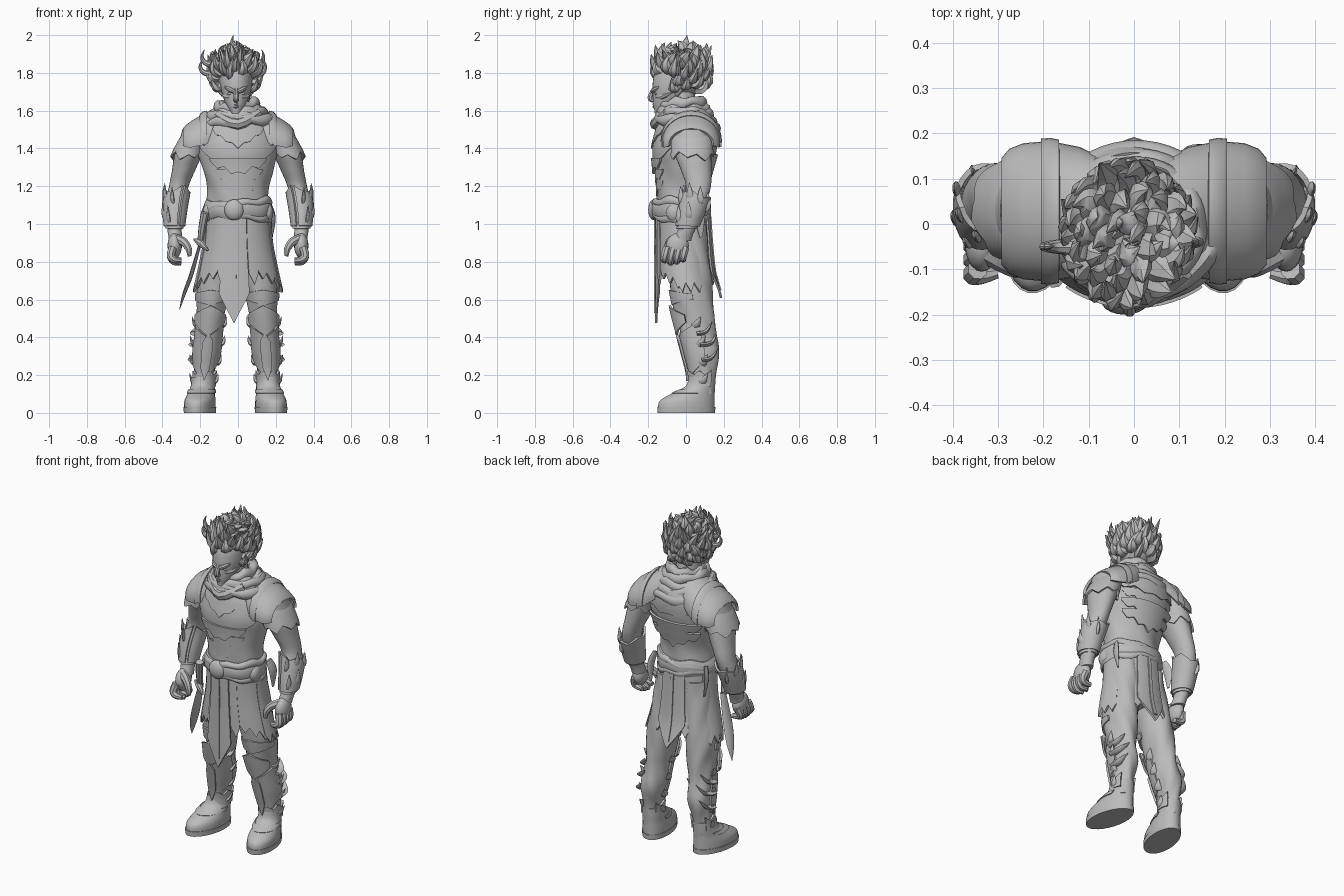
import bpy, bmesh, math, random
from math import sin, cos, pi
from mathutils import Vector as V, Matrix

random.seed(4)
if "Cube" in bpy.data.objects:
    bpy.data.objects.remove(bpy.data.objects["Cube"])
grey = bpy.data.materials.new("stone_grey")
grey.use_nodes = True
grey.diffuse_color = (0.5, 0.5, 0.5, 1)
grey.node_tree.nodes["Principled BSDF"].inputs["Base Color"].default_value = (0.5, 0.5, 0.5, 1)
made = []
SIDES = ((1, "left_"), (-1, "right_"))

def grid(name, rows, closed=True, loop=False, thick=0, s=1):
    """Skin rows of points; optional wrap, thickness and mirroring."""
    bm = bmesh.new()
    vs = [[bm.verts.new((p[0] * s, p[1], p[2])) for p in r] for r in rows]
    n, m = len(rows), len(rows[0])
    for i in range(n if loop else n - 1):
        a, b = vs[i], vs[(i + 1) % n]
        for j in range(m if closed else m - 1):
            k = (j + 1) % m
            bm.faces.new((a[j], a[k], b[k], b[j]))
    if closed and not loop:
        bm.faces.new(vs[0])
        bm.faces.new(vs[-1])
    bmesh.ops.recalc_face_normals(bm, faces=bm.faces)
    if thick:
        bmesh.ops.solidify(bm, geom=bm.faces[:], thickness=thick)
        bmesh.ops.recalc_face_normals(bm, faces=bm.faces)
    me = bpy.data.meshes.new(name)
    bm.to_mesh(me)
    bm.free()
    me.materials.append(grey)
    ob = bpy.data.objects.new(name, me)
    bpy.context.collection.objects.link(ob)
    made.append(ob)
    return ob

def spline(pts, i, t):
    """Smooth point between entries i and i + 1."""
    p, a, b, q = pts[max(i - 1, 0)], pts[i], pts[i + 1], pts[min(i + 2, len(pts) - 1)]
    return [b0 + t / 2 * (c - a0 + t * (2 * a0 - 5 * b0 + 4 * c - d + t * (3 * (b0 - c) + d - a0)))
            for a0, b0, c, d in zip(p, a, b, q)]

def spot(rings, z, a, off=0):
    """Point on a body of (x, y, z, rx, ry) rings, top to bottom; angle 0 faces the front."""
    n = len(rings)
    i = next((k for k in range(n - 1) if z >= rings[k + 1][2]), n - 2)
    t = (rings[i][2] - z) / (rings[i][2] - rings[i + 1][2])
    x, y, _, rx, ry = spline(rings, i, min(max(t, 0), 1))
    return V((x + (rx + off) * sin(a), y - (ry + off) * cos(a), z))

def loft(name, rings, seg=28, steps=5, wob=0, s=1):
    zs = [r[2] + (q[2] - r[2]) * t / steps for r, q in zip(rings, rings[1:]) for t in range(steps)]
    return grid(name, [[spot(rings, z, 2 * pi * j / seg, wob * sin(10 * pi * j / seg + 25 * z))
                        for j in range(seg)] for z in zs + [rings[-1][2]]], s=s)

def panel(name, rings, a0, a1, top, bottom, off=0.015, thick=0.012, s=1, n=24, m=8):
    """Armour or cloth plate wrapped on a body; edges are functions of u in 0..1."""
    rows = [[spot(rings, top(j / n) + (bottom(j / n) - top(j / n)) * i / m, a0 + (a1 - a0) * j / n, off)
             for j in range(n + 1)] for i in range(m + 1)]
    return grid(name, rows, closed=False, thick=thick, s=s)

def tube(name, pts, radii, flat=1, seg=8, s=1, steps=4):
    """Tapered sweep along a smoothed path."""
    data = [(*p, r) for p, r in zip(pts, radii)]
    path = [spline(data, i, k / steps) for i in range(len(pts) - 1) for k in range(steps)] + [data[-1]]
    rows, nrm = [], V((0.3, 1, 0.1))
    for i, c in enumerate(path):
        t = (V(path[min(i + 1, len(path) - 1)][:3]) - V(path[max(i - 1, 0)][:3])).normalized()
        nrm = (nrm - t * nrm.dot(t)).normalized()
        side = t.cross(nrm) * flat
        rows.append([V(c[:3]) + max(c[3], .001) * (nrm * cos(2 * pi * j / seg) + side * sin(2 * pi * j / seg))
                     for j in range(seg)])
    return grid(name, rows, s=s)

def ring(name, c, rx, ry, w, h, tilt=0, roll=0, wob=0):
    """Soft band around the body."""
    rows = []
    for a in [2 * pi * i / 48 for i in range(48)]:
        k = 1 + wob * sin(5 * a + rx * 90)
        rows.append([(c[0] + (rx + w * cos(b)) * sin(a), c[1] - (ry + w * cos(b)) * cos(a),
                      c[2] + h * k * sin(b) + tilt * cos(a) + roll * sin(a) + wob * 0.03 * sin(7 * a))
                     for b in [2 * pi * j / 10 for j in range(10)]])
    return grid(name, rows, loop=True)

def ball(name, c, r, s=1):
    rows = [[(c[0] + r[0] * sin(p) * cos(q), c[1] + r[1] * sin(p) * sin(q), c[2] + r[2] * cos(p))
             for q in [2 * pi * j / 20 for j in range(20)]] for p in [0.08 + (pi - 0.16) * i / 12 for i in range(13)]]
    return grid(name, rows, s=s)

def tri(u, k):
    return abs((u * k) % 1 - 0.5) * 2

def vee(u):
    return abs(2 * u - 1)

# Torso, chest plate and layered body armour
torso = [(0, 0, 1.64, .065, .08), (0, .01, 1.57, .13, .13), (0, .01, 1.5, .195, .155), (0, -.005, 1.4, .215, .163),
         (0, -.015, 1.3, .19, .147), (0, -.025, 1.2, .165, .132), (0, -.025, 1.12, .163, .13), (0, -.015, 1, .165, .135)]
loft("torso", torso, seg=40, wob=.003)
panel("chest_plate", torso, -1.15, 1.15, lambda u: 1.54, lambda u: 1.32 + .07 * vee(u) ** 2 + .02 * tri(u, 3), .01, .016)
panel("collar_plate", torso, -.7, .7, lambda u: 1.56, lambda u: 1.4 + .09 * vee(u) + .015 * tri(u, 5), .018)
for i in range(3):
    z = 1.3 - .06 * i
    panel("belly_plate", torso, -.75, .75, lambda u: z + .05, lambda u: z - .05 + .06 * vee(u) + .025 * tri(u, 4), .007 - .002 * i)
    panel("back_plate", torso, pi - .9, pi + .9, lambda u: z + .13, lambda u: z + .02 + .07 * vee(u) + .025 * tri(u, 5), .006)
panel("upper_back_plate", torso, pi - 1.1, pi + 1.1, lambda u: 1.56, lambda u: 1.4 + .04 * vee(u) + .02 * tri(u, 4), .012)

# Draped scarf
for i in range(5):
    ring("scarf_fold", (.005, -.014 + .005 * i, 1.632 - .026 * i), .086 + .022 * i, .1 + .013 * i, .027, .03,
         -.01 + .008 * i, .01 * (-1) ** i, .18)
tube("scarf_knot", [(-.11, -.1, 1.58), (0, -.16, 1.53), (.11, -.1, 1.59)], [.025, .032, .025])

# Belt, buckle and sash
ring("belt", (0, -.025, 1.075), .162, .138, .02, .05, wob=.12)
ring("sash", (0, -.025, 1.1), .165, .14, .018, .022, .006, .02, .2)
ring("lower_sash", (0, -.022, 1.045), .166, .14, .016, .02, 0, -.02, .2)
ball("belt_buckle", (-.02, -.17, 1.075), (.052, .03, .055))
for s, side in SIDES:
    ball(side + "belt_pouch", (.155, -.06, 1.06), (.032, .045, .05), s)
    tube(side + "sash_tail", [(.17, .05, 1.1), (.187, .07, 1.03), (.18, .08, .93)], [.02, .028, .008], .4, s=s)

# Skirt with tattered panels and pointed tabards
skirt = [(0, -.018, 1.07, .165, .132), (0, -.012, .9, .176, .136), (0, -.004, .75, .206, .144), (0, .015, .6, .237, .164)]
loft("under_skirt", skirt[:2] + [(0, -.005, .76, .197, .135)], seg=40, wob=.004)
for s, side in SIDES:
    panel(side + "front_skirt_panel", skirt, .5, 1.4, lambda u: 1.05, lambda u: .72 - .07 * u + .045 * tri(u, 3), .006, s=s)
    panel(side + "side_skirt_panel", skirt, 1.25, 2.1, lambda u: 1.05, lambda u: .64 + .05 * tri(u, 3), .01, s=s)
    panel(side + "rear_skirt_panel", skirt, 2, 2.85, lambda u: 1.05, lambda u: .68 + .05 * tri(u, 3), .005, s=s)
    panel(side + "tabard_strip", skirt, .27, .52, lambda u: 1.05, lambda u: .68 + .06 * vee(u), .01, s=s)
panel("front_tabard", skirt, -.42, .25, lambda u: 1.06, lambda u: .475 + .16 * vee(u), .016)
panel("front_tabard_trim", skirt, -.12, -.04, lambda u: 1.04, lambda u: .53, .021, .008)
panel("back_tabard", skirt, pi - .42, pi + .42, lambda u: 1.06, lambda u: .61 + .14 * vee(u), .014)
panel("back_tabard_trim", skirt, pi - .05, pi + .05, lambda u: 1.04, lambda u: .65, .02, .008)

# Dagger at the right hip
tube("dagger_blade", [(-.2, -.07, .9), (-.245, -.05, .74), (-.285, -.02, .63), (-.31, 0, .545)], [.02, .032, .026, .002], .25)
tube("dagger_grip", [(-.2, -.08, .9), (-.19, -.1, .98), (-.175, -.12, 1.06)], [.016, .02, .022])
tube("dagger_guard", [(-.235, -.08, .92), (-.2, -.09, .9), (-.16, -.11, .86)], [.004, .02, .006])

# Legs, greaves and toed-out boots; the right leg stands slightly wider
leg_rings = [(.09, .0, 1, .08, .105), (.1, .012, .8, .09, .112), (.122, .028, .65, .088, .112), (.13, .045, .53, .074, .105),
             (.138, .06, .44, .067, .096), (.147, .087, .32, .068, .092), (.156, .09, .2, .052, .066), (.158, .087, .1, .053, .065)]
boot_rings = [(.162, .085, .19, .06, .072), (.162, .075, .14, .063, .08), (.162, .035, .1, .071, .118),
              (.162, .005, .065, .079, .148), (.162, 0, .02, .08, .153)]
for s, side in SIDES:
    leg = [(r[0] + (1 - r[2]) * (.002 if s > 0 else .027), *r[1:]) for r in leg_rings]
    boot = [(r[0] + (-.004 if s > 0 else .023), *r[1:]) for r in boot_rings]
    x = boot[0][0]
    pivot = Matrix.Translation((x * s, .085, 0))
    for ob in (loft(side + "boot", boot, s=s),
               loft(side + "boot_sole", [(x, 0, .03, .083, .157), (x, 0, 0, .081, .155)], steps=1, s=s),
               panel(side + "boot_strap", boot, -1.8, 1.8, lambda u: .125, lambda u: .105, .006, .006, s=s)):
        ob.data.transform(pivot @ Matrix.Rotation(.2 * s, 4, 'Z') @ pivot.inverted())
    loft(side + "leg", leg, wob=.003, s=s)
    panel(side + "thigh_guard", leg, -1.3, 1.6, lambda u: .65 - .02 * vee(u), lambda u: .57 + .03 * vee(u), .008, s=s)
    panel(side + "knee_guard", leg, -1, 1.1, lambda u: .57 - .05 * vee(u), lambda u: .41 + .07 * vee(u), .012, s=s)
    panel(side + "greave", leg, -1.5, 1.7, lambda u: .4 + .08 * vee(u), lambda u: .17 + .1 * vee(u), .009, s=s)
    panel(side + "greave_ridge", leg, -.3, .3, lambda u: .43 - .05 * vee(u), lambda u: .17 + .07 * vee(u), .013, s=s)
    panel(side + "ankle_cuff", leg, -2.2, 2.2, lambda u: .2 + .025 * tri(u, 5), lambda u: .14, .012, s=s)
    for a in (-1.4, 1.5):
        d = math.copysign(1, a)
        for z in (.46, .36, .26, .16):
            p = spot(leg, z, a)
            tube(side + "greave_spike", [p, p + V((.014 * d, .01, .015)), p + V((.024 * d, .03, .05))], [.026, .018, .001], .5, s=s)
    for z, da in ((.42, .2), (.36, .5), (.28, .3)):
        tube(side + "greave_leaf", [spot(leg, z, 1.5, .004), spot(leg, z + .01, 1.9 + da / 2, .008), spot(leg, z + .06, 2.3 + da, .006)],
             [.03, .026, .002], .4, s=s)

# Arms, bracers and hands
arm = [(.22, .03, 1.5, .075, .1), (.258, .035, 1.38, .075, .098), (.289, .055, 1.28, .061, .08), (.313, .066, 1.2, .052, .066),
       (.328, .05, 1.13, .052, .063), (.335, .025, 1.05, .046, .056), (.336, .003, .97, .038, .046), (.33, -.02, .91, .036, .047)]
for s, side in SIDES:
    loft(side + "arm", arm, s=s)
    panel(side + "bracer", arm, -.3, 2 * pi - .5, lambda u: 1.12 + .06 * vee(u) + .025 * tri(u, 4), lambda u: .99, .006, s=s)
    panel(side + "bracer_band", arm, 0, 2 * pi, lambda u: 1.01, lambda u: .975, .009, s=s)
    for a, z in ((.3, 1.13), (1.1, 1.15), (1.9, 1.13), (2.8, 1.1), (1.4, 1.05), (.6, 1.03)):
        p, d = spot(arm, z, a), V((sin(a), -cos(a), 0))
        tube(side + "bracer_spike", [p - V((0, 0, .03)), p + d * .014, p + d * .02 + V((0, 0, .07))], [.014, .02, .001], .5, s=s)
    ball(side + "palm", (.335, -.045, .885), (.038, .06, .066), s)
    for i in range(4):
        y, e = -.1 + .032 * i, .012 * abs(i - 1.3)
        tube(side + "finger", [(.345, y, .875), (.356, y - .012, .83), (.336, y - .015, .795 + e), (.302, y - .008, .79 + e)],
             [.023, .022, .019, .013], s=s)
    tube(side + "thumb", [(.328, -.06, .92), (.288, -.085, .905), (.262, -.1, .87), (.257, -.105, .83)], [.027, .023, .019, .011], s=s)

# Shoulder armour: arched plates sloping outwards over a jagged sleeve
sleeve = [(.2, .03, 1.53, .05, .09), (.235, .032, 1.45, .078, .108), (.272, .032, 1.34, .092, .114)]
plates = {"inner_pauldron": [(.075, 1.63, .12, .12), (.12, 1.618, .142, .14), (.18, 1.583, .154, .15)],
          "pauldron_rim": [(.165, 1.6, .158, .15), (.185, 1.596, .162, .155), (.205, 1.576, .16, .15)],
          "outer_pauldron": [(.2, 1.574, .154, .14), (.245, 1.547, .15, .125), (.275, 1.525, .138, .105), (.292, 1.505, .118, .08)]}
for s, side in SIDES:
    for name, stations in plates.items():
        grid(side + name, [[(x, .028 + ry * sin(a), z - h * (1 - cos(a))) for a in [-1.7 + 3.4 * j / 24 for j in range(25)]]
                           for x, z, ry, h in stations], closed=False, thick=.014, s=s)
    panel(side + "sleeve", sleeve, 0, 2 * pi, lambda u: 1.53, lambda u: 1.335 + .03 * tri(u, 7) + .02 * sin(9 * u) ** 2, 0, .01, s, 42)

# Head and face
loft("head", [(-.01, -.03, 1.87, .05, .07), (-.01, -.05, 1.81, .08, .11), (-.01, -.065, 1.74, .084, .112),
              (-.01, -.085, 1.68, .072, .09), (-.01, -.11, 1.63, .052, .062), (-.01, -.13, 1.585, .026, .035)])
loft("neck", [(-.005, -.03, 1.7, .065, .075), (0, -.01, 1.56, .075, .08)])
tube("nose", [(-.01, -.172, 1.715), (-.01, -.19, 1.668), (-.01, -.17, 1.652)], [.01, .015, .012])
for z in (1.62, 1.633):
    tube("lip", [(-.033, -.148, z - .003), (-.01, -.17, z), (.013, -.148, z - .003)], [.003, .008, .003])
for s, side in SIDES:
    x = -.01 * s
    tube(side + "brow", [(x + .008, -.176, 1.7), (x + .035, -.165, 1.713), (x + .068, -.12, 1.735)], [.011, .013, .004], s=s)
    tube(side + "cheekbone", [(x + .03, -.158, 1.668), (x + .056, -.122, 1.675), (x + .072, -.07, 1.7)], [.008, .015, .006], s=s)
    ball(side + "eye", (x + .032, -.158, 1.69), (.015, .01, .007), s)
    tube(side + "ear", [(x + .075, -.05, 1.68), (x + .092, -.035, 1.715), (x + .11, -.01, 1.755)], [.01, .02, .002], .5, s=s)

# Flame-like hair: wavy locks sweeping upwards to a peak
core = V((-.015, -.02, 1.785))
ball("hair_mass", core + V((0, .008, .005)), (.106, .122, .12))
for i in range(84):
    h, a = 1 - 1.65 * (i + .5) / 84, i * 2.4
    d = V((math.sqrt(1 - h * h) * cos(a), math.sqrt(1 - h * h) * sin(a), h))
    if d.y < -.35 and h < 0:
        continue
    base = core + V((d.x * .085, d.y * .1, d.z * .095))
    sway = V((random.uniform(-.03, .03), random.uniform(-.03, .03), random.uniform(.02, .06)))
    tip = base + d * .055 + sway + V((0, 0, .05))
    tip = V((min(max(tip.x, -.16), .14), min(max(tip.y, -.185), .14), 0)) + V((0, 0, min(tip.z, 1.975 - .5 * abs(tip.x + .02))))
    mid = base + d * .042 + V((0, 0, .012))
    tube("hair_lock", [base, mid, (mid + tip) / 2 + d * .008 - sway * .25, tip], [.04, .034, .02, .001], .6, seg=6, steps=3)
tube("top_flame", [(-.02, -.01, 1.87), (.01, 0, 1.92), (-.03, 0, 1.96), (-.025, .005, 2)], [.045, .034, .018, .001], .6)
for z, w in ((1.75, .16), (1.79, .2), (1.84, .19)):
    for x, y, tip in ((-.09, -.05, -w), (.08, -.04, w - .055)):
        tube("side_flame", [(x, y, z), (tip * .88, y, z + .01), (tip, y, z + .045), (tip * .93, y, z + .085)], [.024, .015, .009, .001])

# Smooth surfaces with crisp plate edges
bpy.ops.object.select_all(action='DESELECT')
for ob in made:
    ob.select_set(True)
bpy.context.view_layer.objects.active = made[0]
bpy.ops.object.shade_smooth_by_angle(angle=math.radians(40))
